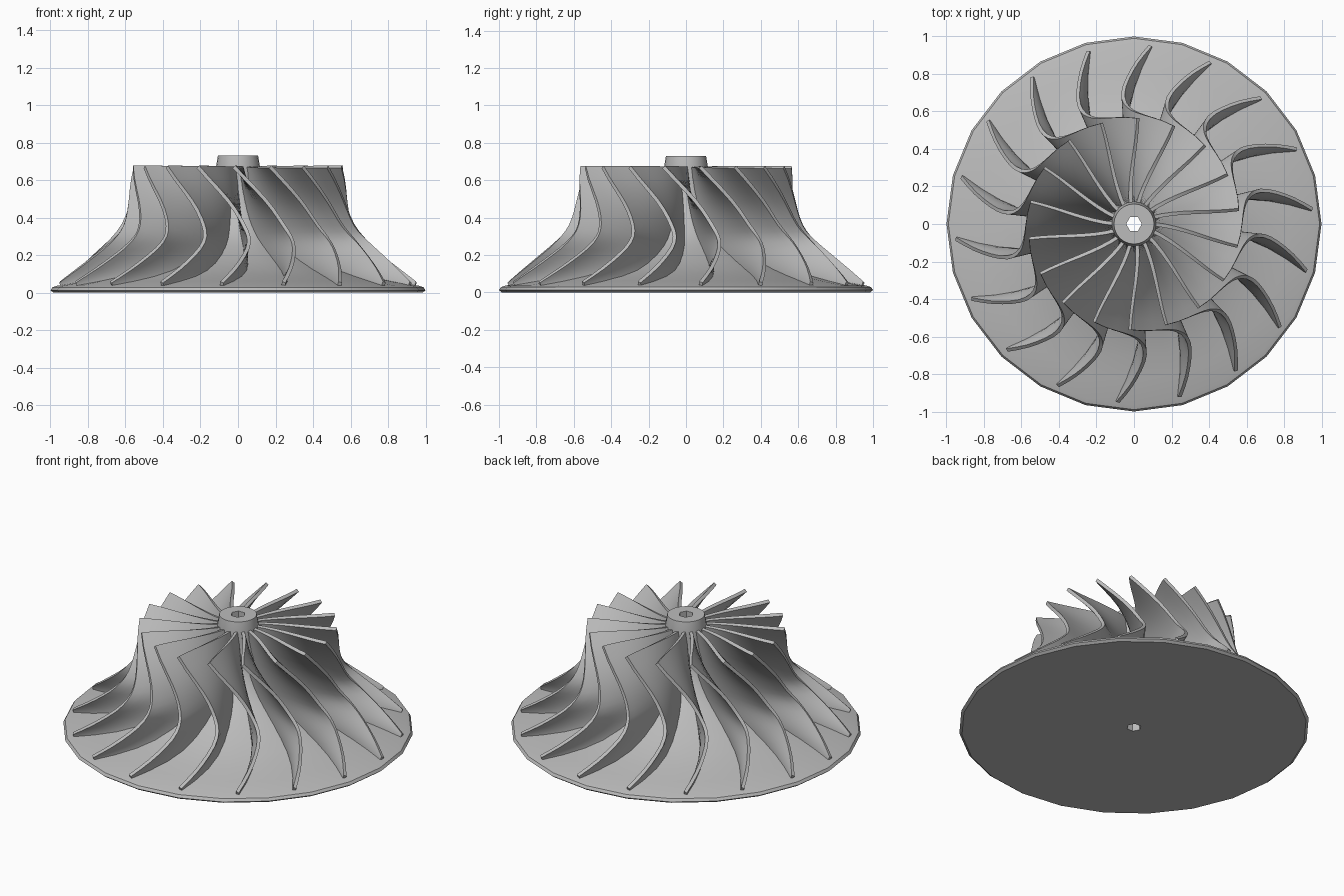
import bpy
from math import sin, cos, radians, pi
from mathutils import Vector

cube = bpy.data.objects.get("Cube")
if cube:
    bpy.data.objects.remove(cube, do_unlink=True)

BLADES = 18
SIDES = 24

metal = bpy.data.materials.new("grey metal")
metal.use_nodes = True
GREY = (0.5, 0.5, 0.5, 1)
metal.diffuse_color = GREY
metal.node_tree.nodes["Principled BSDF"].inputs["Base Color"].default_value = GREY


def add_mesh(name, verts, faces):
    mesh = bpy.data.meshes.new(name)
    mesh.from_pydata(verts, [], faces)
    mesh.materials.append(metal)
    obj = bpy.data.objects.new(name, mesh)
    bpy.context.collection.objects.link(obj)
    return obj


def activate(obj):
    bpy.ops.object.select_all(action='DESELECT')
    obj.select_set(True)
    bpy.context.view_layer.objects.active = obj


def shade(obj, angle):
    activate(obj)
    bpy.ops.object.shade_smooth_by_angle(angle=radians(angle))


def smooth_path(points, steps):
    """Catmull-Rom curve through the points."""
    pts = [Vector(p) for p in points]
    pts = [2 * pts[0] - pts[1]] + pts + [2 * pts[-1] - pts[-2]]
    out = []
    for a, b, c, d in zip(pts, pts[1:], pts[2:], pts[3:]):
        for i in range(steps):
            t = i / steps
            out.append(0.5 * (2 * b + (c - a) * t + (2 * a - 5 * b + 4 * c - d) * t * t
                              + (3 * b - a - 3 * c + d) * t ** 3))
    return out + [pts[-2]]


# Flow paths from inlet to outlet: radius, height, wrap angle in degrees
tip = smooth_path([(0.565, 0.67, -17), (0.585, 0.49, 0), (0.625, 0.36, 8),
                   (0.70, 0.27, 10), (0.82, 0.165, 6), (0.955, 0.055, 0)], 3)
root = smooth_path([(0.11, 0.67, -5), (0.14, 0.49, 5), (0.20, 0.36, 10),
                    (0.32, 0.25, 12), (0.60, 0.12, 9), (0.955, 0.035, 0)], 3)


# Hub and back disc: one lathed ring with a hexagonal bore
def bore_radius(angle):
    return 0.042 * cos(pi / 6) / cos(angle % (pi / 3) - pi / 6)


profile = [(None, 0.0), (0.985, 0.0), (1.0, 0.012), (0.99, 0.028), (0.965, 0.036)]
profile += [(p.x, p.y) for p in reversed(root[1:-1])]
profile += [(0.12, 0.655), (0.107, 0.73), (None, 0.73)]
count = len(profile)
verts, faces = [], []
for i in range(SIDES):
    a = 2 * pi * i / SIDES
    for r, z in profile:
        r = bore_radius(a) if r is None else r
        verts.append((r * cos(a), r * sin(a), z))
    j = (i + 1) % SIDES
    for k in range(count):
        n = (k + 1) % count
        faces.append((i * count + k, j * count + k, j * count + n, i * count + n))
hub = add_mesh("hub_and_disc", verts, faces)
shade(hub, 35)

# One twisted blade, swept between the root and tip paths
SPAN = 8
verts, faces = [], []
for inner, outer in zip(root, tip):
    for k in range(SPAN + 1):
        s = k / SPAN
        p = inner.lerp(outer, s)
        r = p.x - 0.012 * (1 - s)
        a = radians(outer.z + (inner.z - outer.z) * (1 - s) ** 2 + 4.8)
        verts.append((r * cos(a), r * sin(a), p.y - 0.008 * (1 - s) * (inner.x > 0.12)))
row = SPAN + 1
for i in range(len(tip) - 1):
    for k in range(SPAN):
        q = i * row + k
        faces.append((q, q + 1, q + row + 1, q + row))
blade = add_mesh("blade_1", verts, faces)
thick = blade.modifiers.new("thickness", 'SOLIDIFY')
thick.thickness = 0.02
thick.offset = 0
activate(blade)
bpy.ops.object.modifier_apply(modifier=thick.name)
shade(blade, 40)

# Repeat the blade around the hub
for i in range(1, BLADES):
    copy = bpy.data.objects.new(f"blade_{i + 1}", blade.data)
    copy.rotation_euler.z = 2 * pi * i / BLADES
    bpy.context.collection.objects.link(copy)
